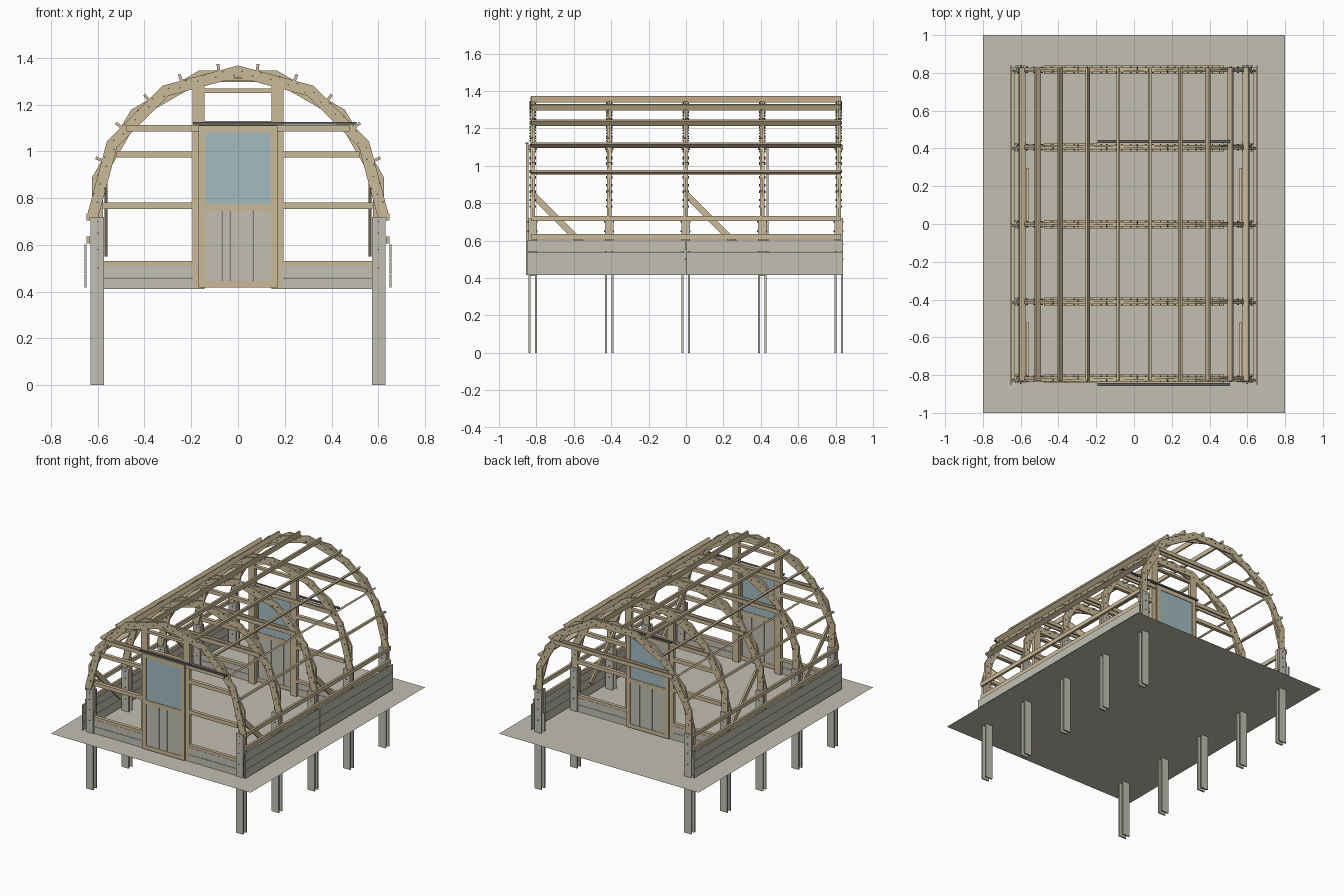
import bpy, bmesh, math
from mathutils import Matrix, Vector

if "Cube" in bpy.data.objects:
    bpy.data.objects.remove(bpy.data.objects["Cube"])


def material(name, rgb):
    m = bpy.data.materials.new(name)
    m.diffuse_color = (*rgb, 1)
    m.use_nodes = True
    m.node_tree.nodes["Principled BSDF"].inputs["Base Color"].default_value = m.diffuse_color
    return m


WOOD = material("pine", (0.60, 0.49, 0.31))
GREY = material("weathered_grey", (0.54, 0.53, 0.45))
GLASS = material("pale_blue_glass", (0.36, 0.50, 0.54))
DARK = material("dark_steel", (0.12, 0.13, 0.13))


class Part:
    """Collects solids into one named object."""

    def __init__(self, name, mat):
        self.name, self.mat, self.bm = name, mat, bmesh.new()

    def box(self, x0, x1, y0, y1, z0, z1, turn=None):
        mid = Vector(((x0 + x1) / 2, (y0 + y1) / 2, (z0 + z1) / 2))
        m = Matrix.Translation(mid) @ (turn or Matrix.Identity(4))
        m = m @ Matrix.Diagonal((x1 - x0, y1 - y0, z1 - z0, 1))
        bmesh.ops.create_cube(self.bm, size=1, matrix=m)

    def prism(self, pts, y0, y1):
        """Extrude an x,z outline from y0 to y1."""
        f = self.bm.faces.new([self.bm.verts.new((x, y0, z)) for x, z in pts])
        new = bmesh.ops.extrude_face_region(self.bm, geom=[f])["geom"]
        for v in new:
            if isinstance(v, bmesh.types.BMVert):
                v.co.y = y1

    def bolt(self, x, y, z, length):
        m = Matrix.Translation((x, y, z)) @ Matrix.Rotation(math.pi / 2, 4, "X")
        bmesh.ops.create_cone(self.bm, cap_ends=True, segments=6, radius1=0.004,
                              radius2=0.004, depth=length, matrix=m)

    def done(self):
        bmesh.ops.recalc_face_normals(self.bm, faces=self.bm.faces)
        me = bpy.data.meshes.new(self.name)
        self.bm.to_mesh(me)
        self.bm.free()
        me.materials.append(self.mat)
        bpy.context.collection.objects.link(bpy.data.objects.new(self.name, me))


FRAMES = [-0.82, -0.411, -0.002, 0.407, 0.816]
ZC, R, W, T = 0.72, 0.647, 0.05, 0.0125    # arch centre, radius, board width, layer
GROUND = 0.41


def polar(r, deg):
    a = math.radians(deg)
    return r * math.sin(a), ZC + r * math.cos(a)


# Ground sheet
bm = bmesh.new()
bmesh.ops.create_grid(bm, x_segments=1, y_segments=1, size=1,
                      matrix=Matrix.Translation((0, 0, GROUND)) @ Matrix.Diagonal((0.8, 1, 1, 1)))
ground = Part("ground_sheet", GREY)
ground.bm.free()
ground.bm = bm
ground.done()

# Arches: two staggered layers of straight planks
arches = Part("arch_planks", WOOD)
posts = Part("foundation_posts", GREY)
bolts = Part("bolts", DARK)
ties = Part("collar_ties", WOOD)
for y in FRAMES:
    for start, count, y0, y1 in ((-90, 6, y - T, y), (-105, 7, y, y + T)):
        for i in range(count):
            a, b = start + 30 * i, start + 30 * i + 30
            arches.prism([polar(R, a), polar(R, b), polar(R - W, b), polar(R - W, a)], y0, y1)
    for s in (-1, 1):
        xs = sorted((s * 0.573, s * 0.63))
        arches.box(*xs, y - T, y, 0.55, ZC)
        for side in (-1, 1):
            ys = sorted((y + side * T, y + side * (T + 0.01)))
            posts.box(*xs, *ys, 0, ZC)
        for z in (0.50, 0.58, 0.65, 0.70):
            bolts.bolt(s * 0.60, y, z, 0.054)
    for k in range(23):
        for d in (-1.6, 1.6):
            x, z = polar(R - W / 2 - 0.008 + 0.006 * d, -82.5 + 7.5 * k + d)
            bolts.bolt(x, y, z, 0.034)
    # Ties clamped on both faces of the arch
    for side in (-1, 1):
        ys = sorted((y + side * T, y + side * (T + 0.01)))
        ties.box(-0.477, 0.477, *ys, 1.085, 1.112)
for p in (arches, posts, bolts, ties):
    p.done()

# Roof purlins standing radially on the arches, plus low side rails
purlins = Part("roof_purlins", WOOD)
for k in range(10):
    a = -67.5 + 15 * k
    x, z = polar(0.642, a)
    purlins.box(x - 0.006, x + 0.006, -0.83, 0.828, z - 0.017, z + 0.017,
                Matrix.Rotation(math.radians(a), 4, "Y"))
purlins.done()
rails = Part("side_rails", WOOD)
siding = Part("side_boards", GREY)
braces = Part("diagonal_braces", WOOD)
for s in (-1, 1):
    xs = sorted((s * 0.632, s * 0.648))
    rails.box(*xs, -0.83, 0.828, 0.705, 0.733)
    rails.box(*xs, -0.83, 0.828, 0.605, 0.635)
    xs = sorted((s * 0.649, s * 0.656))
    for y0, y1 in ((-0.85, -0.002), (0, 0.84)):
        for i in range(3):
            siding.box(*xs, y0, y1, 0.417 + 0.062 * i, 0.477 + 0.062 * i)
    xs = sorted((s * 0.559, s * 0.572))
    for y in (-0.82, 0.0):
        braces.box(*xs, y - 0.065, y + 0.345, 0.69, 0.725,
                   Matrix.Rotation(math.radians(-45), 4, "X"))
for p in (rails, siding, braces):
    p.done()


# End wall with sliding door; out = -1 faces front, 1 faces back
def end_wall(label, y, out):
    def span(a, b):
        return sorted((y + out * a, y + out * b))

    wall = Part(label + "_wall_frame", WOOD)
    boards = Part(label + "_wall_boards", GREY)
    ys = span(-T, T)
    for s in (-1, 1):
        wall.box(*sorted((s * 0.143, s * 0.194)), *ys, GROUND, 1.312)
        for z0, z1, x in ((0.51, 0.53, 0.573), (0.753, 0.78, 0.575), (0.974, 1.0, 0.52)):
            wall.box(*sorted((s * 0.19, s * x)), *ys, z0, z1)
        for i in range(2):
            boards.box(*sorted((s * 0.19, s * 0.573)), *span(0.006, 0.014),
                       GROUND + 0.051 * i, GROUND + 0.049 + 0.051 * i)
    for z0, z1 in ((1.085, 1.13), (1.25, 1.268), (1.30, 1.312)):
        wall.box(-0.15, 0.15, *ys, z0, z1)
    wall.done()
    boards.done()

    # Door leaf: stiles, rails, plank panel and window
    leaf = Part(label + "_door_frame", WOOD)
    ys = span(0.0225, 0.035)
    for s in (-1, 1):
        leaf.box(*sorted((s * 0.14, s * 0.168)), *ys, 0.417, 1.11)
    for z0, z1 in ((0.417, 0.445), (0.745, 0.775), (1.08, 1.11)):
        leaf.box(-0.14, 0.14, *ys, z0, z1)
    leaf.done()
    panel = Part(label + "_door_planks", GREY)
    edges = (-0.14, -0.07, -0.036, 0.03, 0.064, 0.14)
    for a, b in zip(edges, edges[1:]):
        panel.box(a + 0.001, b - 0.001, *span(0.025, 0.032), 0.445, 0.745)
    panel.done()
    glass = Part(label + "_door_window", GLASS)
    glass.box(-0.14, 0.14, *span(0.026, 0.031), 0.775, 1.08)
    glass.done()
    track = Part(label + "_door_track", DARK)
    track.box(-0.192, 0.507, *span(0.023, 0.037), 1.115, 1.126)
    track.done()


end_wall("front", FRAMES[0], -1)
end_wall("inner", FRAMES[3], 1)
